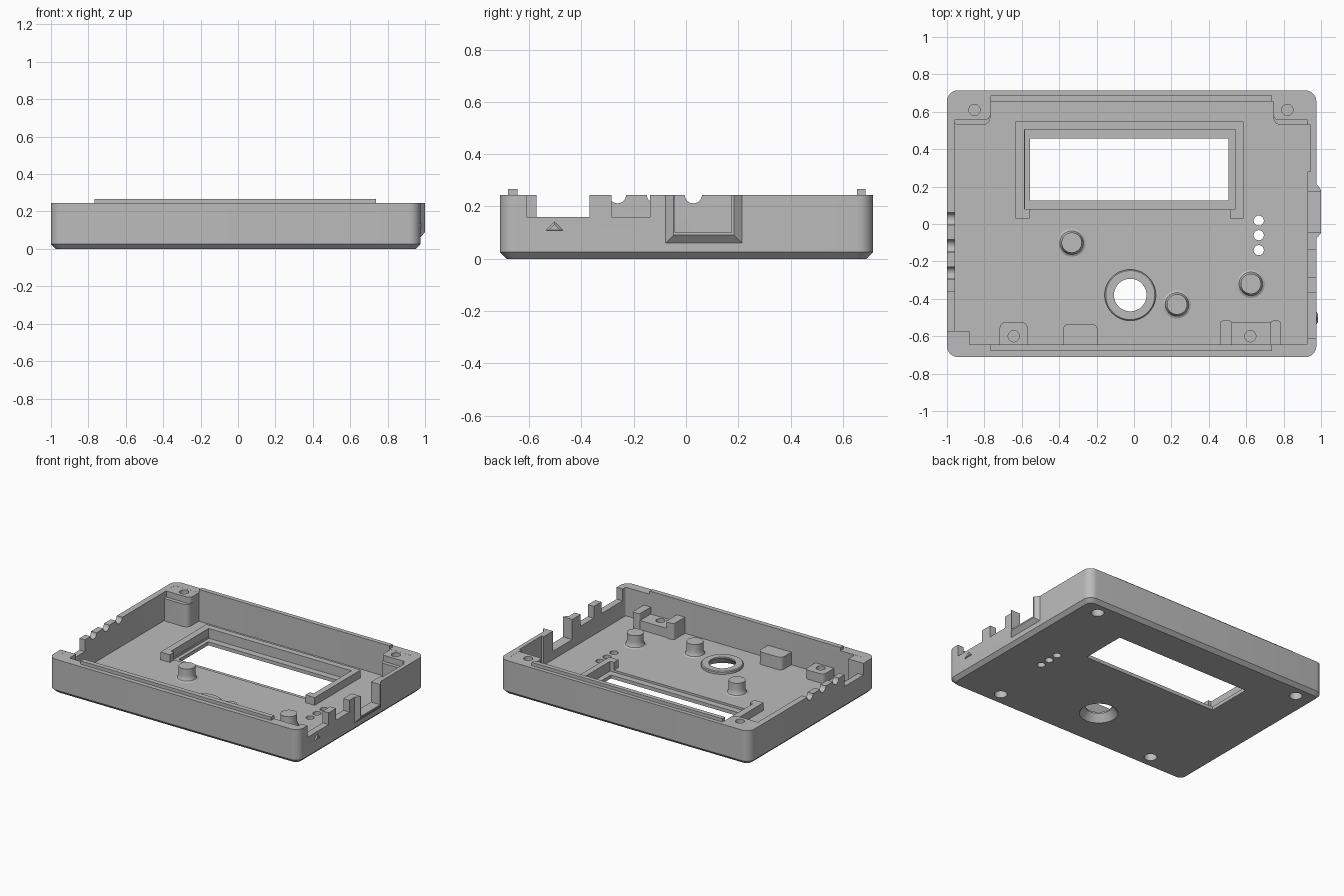
import bpy, bmesh, math

cube = bpy.data.objects.get("Cube")
if cube:
    bpy.data.objects.remove(cube, do_unlink=True)

grey = bpy.data.materials.new("plain grey")
grey.use_nodes = True
COLOUR = (0.5, 0.5, 0.5, 1)
grey.diffuse_color = COLOUR
grey.node_tree.nodes["Principled BSDF"].inputs["Base Color"].default_value = COLOUR

FLOOR, RIM = 0.04, 0.244
parts = []


def loft(name, loops, keep=True):
    """Skin a stack of equal-length point loops and cap both ends."""
    bm = bmesh.new()
    rings = [[bm.verts.new(p) for p in loop] for loop in loops]
    n = len(rings[0])
    for a, b in zip(rings, rings[1:]):
        for i in range(n):
            j = (i + 1) % n
            bm.faces.new((a[i], a[j], b[j], b[i]))
    bm.faces.new(rings[0][::-1])
    bm.faces.new(rings[-1])
    bmesh.ops.recalc_face_normals(bm, faces=bm.faces)
    mesh = bpy.data.meshes.new(name)
    bm.to_mesh(mesh)
    bm.free()
    mesh.materials.append(grey)
    ob = bpy.data.objects.new(name, mesh)
    bpy.context.collection.objects.link(ob)
    if keep:
        parts.append(ob)
    return ob


def rounded(x0, x1, y0, y1, z, r, seg=8):
    pts = []
    for k, (cx, cy) in enumerate(((x1 - r, y1 - r), (x0 + r, y1 - r), (x0 + r, y0 + r), (x1 - r, y0 + r))):
        for i in range(seg + 1):
            a = math.pi / 2 * (k + i / seg)
            pts.append((cx + r * math.cos(a), cy + r * math.sin(a), z))
    return pts


def prism(name, outline, z0, z1, keep=True):
    return loft(name, [[(x, y, z) for x, y in outline] for z in (z0, z1)], keep)


def box(name, x0, x1, y0, y1, z0, z1, keep=True):
    return prism(name, [(x0, y0), (x1, y0), (x1, y1), (x0, y1)], z0, z1, keep)


def block(name, x0, x1, y0, y1, z1, r=0.03):
    return loft(name, [rounded(x0, x1, y0, y1, z, r) for z in (FLOOR, z1)])


def turned(name, x, y, profile, keep=True, n=40):
    """Round part about a vertical axis from (radius, height) pairs."""
    return loft(name, [[(x + r * math.cos(math.tau * i / n), y + r * math.sin(math.tau * i / n), z)
                        for i in range(n)] for r, z in profile], keep)


def cut(cutter, *targets):
    for ob in targets:
        mod = ob.modifiers.new("cut", 'BOOLEAN')
        mod.operation, mod.solver, mod.object = 'DIFFERENCE', 'EXACT', cutter
        bpy.context.view_layer.objects.active = ob
        bpy.ops.object.modifier_apply(modifier=mod.name)
    bpy.data.objects.remove(cutter, do_unlink=True)


# Tray with chamfered base
X0, X1, Y0, Y1 = -1.0, 0.975, -0.712, 0.715
IX0, IX1, IY0, IY1 = -0.957, 0.928, -0.645, 0.655
C = 0.025
tray = loft("tray", [
    rounded(X0 + C, X1 - C, Y0 + C, Y1 - C, 0, 0.04),
    rounded(X0, X1, Y0, Y1, C, 0.06),
    rounded(X0, X1, Y0, Y1, RIM, 0.06),
    rounded(IX0, IX1, IY0, IY1, RIM, 0.01),
    rounded(IX0, IX1, IY0, IY1, FLOOR, 0.01)])

# Raised lips along the long walls
box("front_lip", -0.768, 0.738, -0.68, IY0, RIM - 0.01, 0.267)
box("back_lip", -0.768, 0.738, IY1, 0.687, RIM - 0.01, 0.267)

# Port surround on the side wall
def surround(x, y0, y1, z0):
    return [(x, y0, z0), (x, y1, z0), (x, y1, RIM), (x, y0, RIM)]

port = loft("port_surround", [surround(0.97, -0.078, 0.215, 0.06), surround(0.975, -0.078, 0.215, 0.06),
                              surround(1.0, -0.048, 0.183, 0.09)])
cut(box("cutter", 0.9, 1.1, -0.042, 0.175, 0.1, 0.4, False), tray, port)

# Embossed triangle mark
loft("triangle_mark", [[(x, -0.503 - w, z0), (x, -0.503 + w, z0), (x, -0.503, z1)]
                       for x, w, z0, z1 in ((0.97, 0.043, 0.105, 0.147), (0.983, 0.022, 0.111, 0.132))])

# Wall openings
for x0, x1, y0, y1, z in ((0.9, 1.1, -0.61, -0.37, 0.16), (0.9, 1.1, -0.285, -0.137, 0.16),
                          (-1.1, -0.9, -0.572, -0.36, 0.16), (0.9, 0.945, 0.28, 0.53, FLOOR)):
    cut(box("cutter", x0, x1, y0, y1, z, 0.4, False), tray)
for y in (0.028, -0.117, -0.262):
    cut(loft("cutter", [[(x, y + 0.033 * math.cos(math.tau * i / 32), RIM + 0.001 + 0.033 * math.sin(math.tau * i / 32))
                         for i in range(32)] for x in (-1.1, -0.9)], False), tray)

# Corner posts with a lower ledge
corner_posts = []
for side, x0, x1, hx in (("right", -0.975, -0.768, -0.853), ("left", 0.745, 0.95, 0.82)):
    ledge = block(side + "_back_post_ledge", x0, x1, 0.53, 0.69, 0.2, 0.04)
    upper = block(side + "_back_post", x0, x1, 0.556, 0.69, RIM - 0.0005, 0.03)
    corner_posts.append((hx, 0.61, RIM, (ledge, upper)))
box("right_front_corner_block", IX0, -0.88, IY0, -0.572, FLOOR, RIM - 0.0005)

# Front posts, cradle wings and support block
right_post = block("right_front_post", -0.718, -0.57, -0.68, -0.525, 0.105)
left_post = box("left_front_post", 0.52, 0.735, -0.66, -0.525, FLOOR, 0.105)
block("cradle_wing_inner", 0.46, 0.525, -0.68, -0.517, 0.155, 0.015)
block("cradle_wing_outer", 0.73, 0.785, -0.68, -0.517, 0.155, 0.015)
block("support_block", -0.38, -0.195, -0.68, -0.535, 0.13, 0.03)
corner_posts += [(-0.643, -0.6, 0.105, (right_post,)), (0.622, -0.6, 0.105, (left_post,))]

# Screw holes above and counterbores below
for x, y, top, posts in corner_posts:
    cut(turned("cutter", x, y, ((0.03, top - 0.03), (0.03, 0.4)), False), *posts)
    cut(turned("cutter", x, y, ((0.042, -0.1), (0.042, 0.06)), False), tray, *posts)

# Pegs with flared feet
for i, (x, y) in enumerate(((-0.333, -0.1), (0.23, -0.43), (0.625, -0.32))):
    turned("peg_%d" % (i + 1), x, y, ((0.075, FLOOR), (0.063, 0.046), (0.056, 0.06), (0.054, 0.08), (0.054, 0.128)))

# Dial opening with raised ring and flared hole
ring = turned("dial_ring", -0.02, -0.38, ((0.137, FLOOR), (0.137, 0.055), (0.131, 0.06)), n=64)
cut(turned("cutter", -0.02, -0.38, ((0.14, -0.02), (0.087, 0.05), (0.087, 0.1)), False, 64), tray, ring)

# Indicator holes
for y in (0.018, -0.06, -0.14):
    cut(turned("cutter", 0.667, y, ((0.027, -0.1), (0.027, 0.1)), False), tray)

# Display window, recess and retaining frame
cut(box("cutter", -0.583, 0.543, 0.08, 0.505, 0.025, 0.2, False), tray)
cut(box("cutter", -0.557, 0.505, 0.126, 0.458, -0.1, 0.2, False), tray)
prism("display_frame", [(-0.633, 0.03), (-0.56, 0.03), (-0.56, 0.08), (-0.585, 0.08), (-0.585, 0.505), (0.543, 0.505),
                        (0.543, 0.08), (0.512, 0.08), (0.512, 0.03), (0.585, 0.03), (0.585, 0.548), (-0.633, 0.548)],
      0.025, 0.095)

# Smooth the curved faces, keep edges crisp
bpy.ops.object.select_all(action='DESELECT')
for ob in parts:
    ob.select_set(True)
bpy.context.view_layer.objects.active = tray
bpy.ops.object.shade_smooth_by_angle(angle=math.radians(30))
